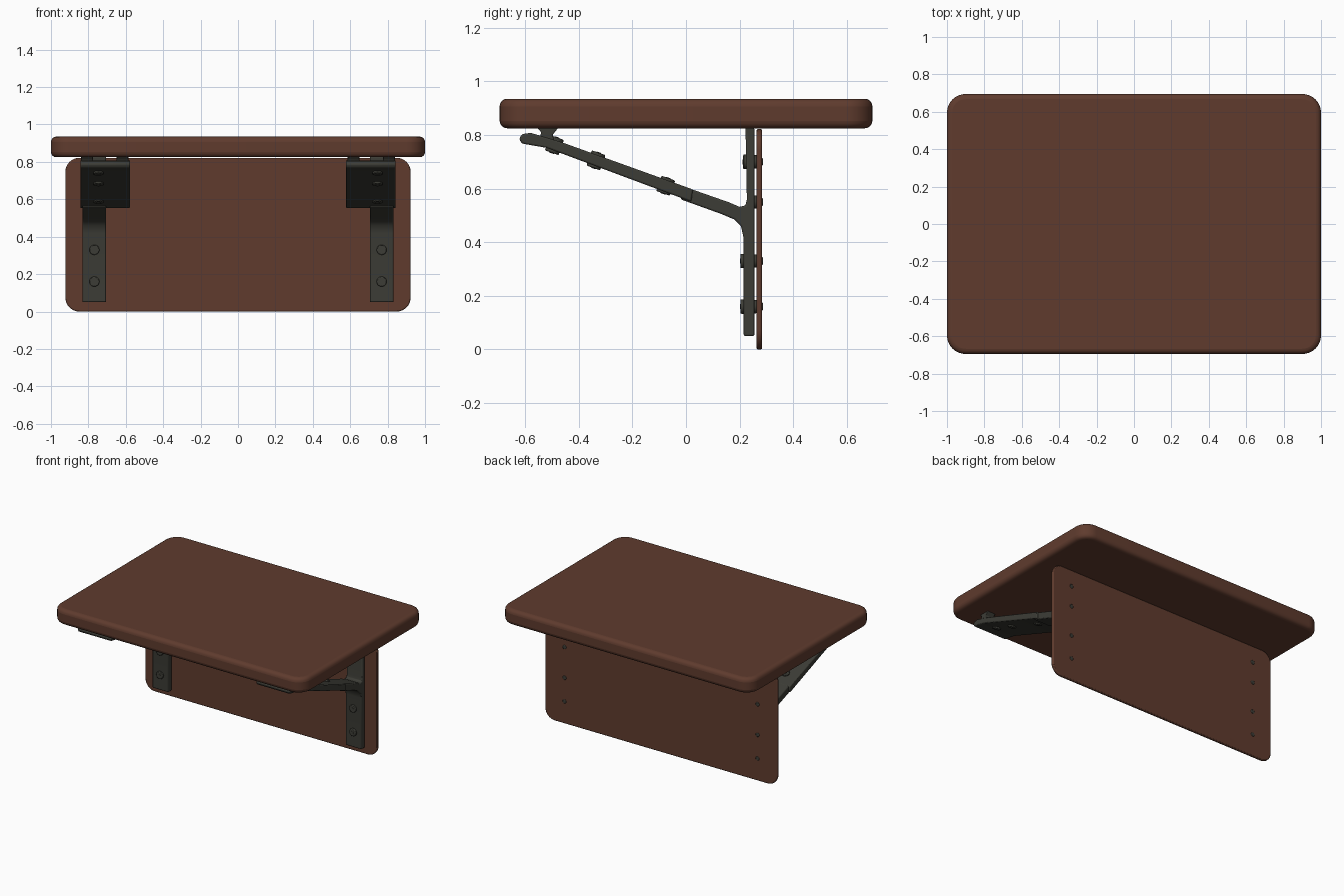
import bpy, bmesh, math
from mathutils import Vector

if "Cube" in bpy.data.objects:
    bpy.data.objects.remove(bpy.data.objects["Cube"])


def material(name, rgb):
    m = bpy.data.materials.new(name)
    m.diffuse_color = (*rgb, 1)
    m.use_nodes = True
    m.node_tree.nodes["Principled BSDF"].inputs["Base Color"].default_value = m.diffuse_color
    return m


WOOD = material("brown_wood", (0.115, 0.044, 0.027))
METAL = material("dark_metal", (0.046, 0.046, 0.037))


def prism(name, points, to3d, depth, mat, bevel, segments=2):
    """Extrude a flat outline along depth and round its edges."""
    bm = bmesh.new()
    face = bm.faces.new([bm.verts.new(to3d(*p)) for p in points])
    out = bmesh.ops.extrude_face_region(bm, geom=[face])
    bmesh.ops.translate(bm, vec=depth,
                        verts=[v for v in out["geom"] if isinstance(v, bmesh.types.BMVert)])
    bmesh.ops.recalc_face_normals(bm, faces=bm.faces)
    mesh = bpy.data.meshes.new(name)
    bm.to_mesh(mesh)
    bm.free()
    ob = bpy.data.objects.new(name, mesh)
    bpy.context.collection.objects.link(ob)
    mesh.materials.append(mat)
    if bevel:
        mod = ob.modifiers.new("rounded_edges", "BEVEL")
        mod.width, mod.segments = bevel, segments
        mod.limit_method, mod.angle_limit = "ANGLE", math.radians(40)
    bpy.context.view_layer.objects.active = ob
    bpy.ops.object.select_all(action="DESELECT")
    ob.select_set(True)
    bpy.ops.object.shade_smooth_by_angle(angle=math.radians(35))
    return ob


def rounded_rect(hx, hy, r, n=8):
    pts = []
    for k, (sx, sy) in enumerate(((1, 1), (-1, 1), (-1, -1), (1, -1))):
        for i in range(n + 1):
            a = math.pi / 2 * (k + i / n)
            pts.append((sx * (hx - r) + r * math.cos(a), sy * (hy - r) + r * math.sin(a)))
    return pts


def bolt(name, centre, normal, radius=0.027, height=0.014, socket=True):
    """Low round head with a small hex socket mark."""
    n = Vector(normal).normalized()
    u = Vector((1, 0, 0))
    v = n.cross(u)
    c = Vector(centre)

    def disc(nm, r, sides, base, h, bev):
        pts = [(r * math.cos(2 * math.pi * i / sides), r * math.sin(2 * math.pi * i / sides))
               for i in range(sides)]
        prism(nm, pts, lambda a, b: c + u * a + v * b + n * base, n * h, METAL, bev)
    disc(name, radius, 20, -0.01, height + 0.01, 0.004)
    if socket:
        disc(name + "_socket", radius * 0.4, 6, height, 0.002, 0)


# Seat slab and upright back board
prism("table_top", rounded_rect(1, 0.695, 0.1), lambda x, y: (x, y, 0.825),
      Vector((0, 0, 0.11)), WOOD, 0.028, 4)
prism("wall_board", rounded_rect(0.923, 0.411, 0.075), lambda x, z: (x, 0.263, z + 0.411),
      Vector((0, 0.021, 0)), WOOD, 0.006)

# Bracket side outlines in (y, z)
BRACKET = [(0.215, 0.05), (0.255, 0.05), (0.255, 0.828), (0.222, 0.828), (0.227, 0.56),
           (0.222, 0.537), (0.2, 0.532), (0.16, 0.549), (-0.02, 0.612), (-0.02, 0.56),
           (0.13, 0.506), (0.18, 0.485), (0.205, 0.46), (0.214, 0.42)]
ARM = [(0.025, 0.597), (-0.45, 0.768), (-0.5, 0.785), (-0.58, 0.808), (-0.612, 0.803),
       (-0.622, 0.785), (-0.612, 0.768), (-0.52, 0.752), (0.02, 0.551)]
POST = [(-0.555, 0.828), (-0.54, 0.81), (-0.55, 0.775), (-0.485, 0.765), (-0.498, 0.8),
        (-0.475, 0.828)]

for side, s in (("right", 1), ("left", -1)):
    def across(name, outline, x0, x1, bevel):
        prism(side + name, outline, lambda y, z: (s * x0, y, z),
              Vector((s * (x1 - x0), 0, 0)), METAL, bevel)
    across("_bracket_leg", BRACKET, 0.705, 0.832, 0.006)
    across("_support_arm", ARM, 0.577, 0.843, 0.006)
    # Feet holding the front edge of the slab
    across("_inner_foot", POST, 0.585, 0.65, 0.004)
    across("_outer_foot", POST, 0.775, 0.84, 0.004)
    # Bolts on the leg, with matching ends behind the board
    for i, z in enumerate((0.16, 0.33, 0.55, 0.7)):
        if i != 2:
            bolt(f"{side}_leg_bolt_{i}", (s * 0.768, 0.217 if i < 2 else 0.227, z), (0, -1, 0))
        bolt(f"{side}_spacer_{i}", (s * 0.768, 0.255, z), (0, 1, 0), 0.025, 0.01, False)
        bolt(f"{side}_board_bolt_{i}", (s * 0.768, 0.284, z), (0, 1, 0), 0.015, 0.003, False)
    # Bolts above and below the sloping arm
    slope = Vector((0, 0.339, 0.941))
    for i, y in enumerate((-0.075, -0.335, -0.49)):
        mid = Vector((s * 0.746, y, 0.607 - (y + 0.06) * 0.365))
        bolt(f"{side}_arm_bolt_top_{i}", mid + slope * 0.018, slope, height=0.01)
        bolt(f"{side}_arm_bolt_under_{i}", mid - slope * 0.022, -slope, height=0.01)
